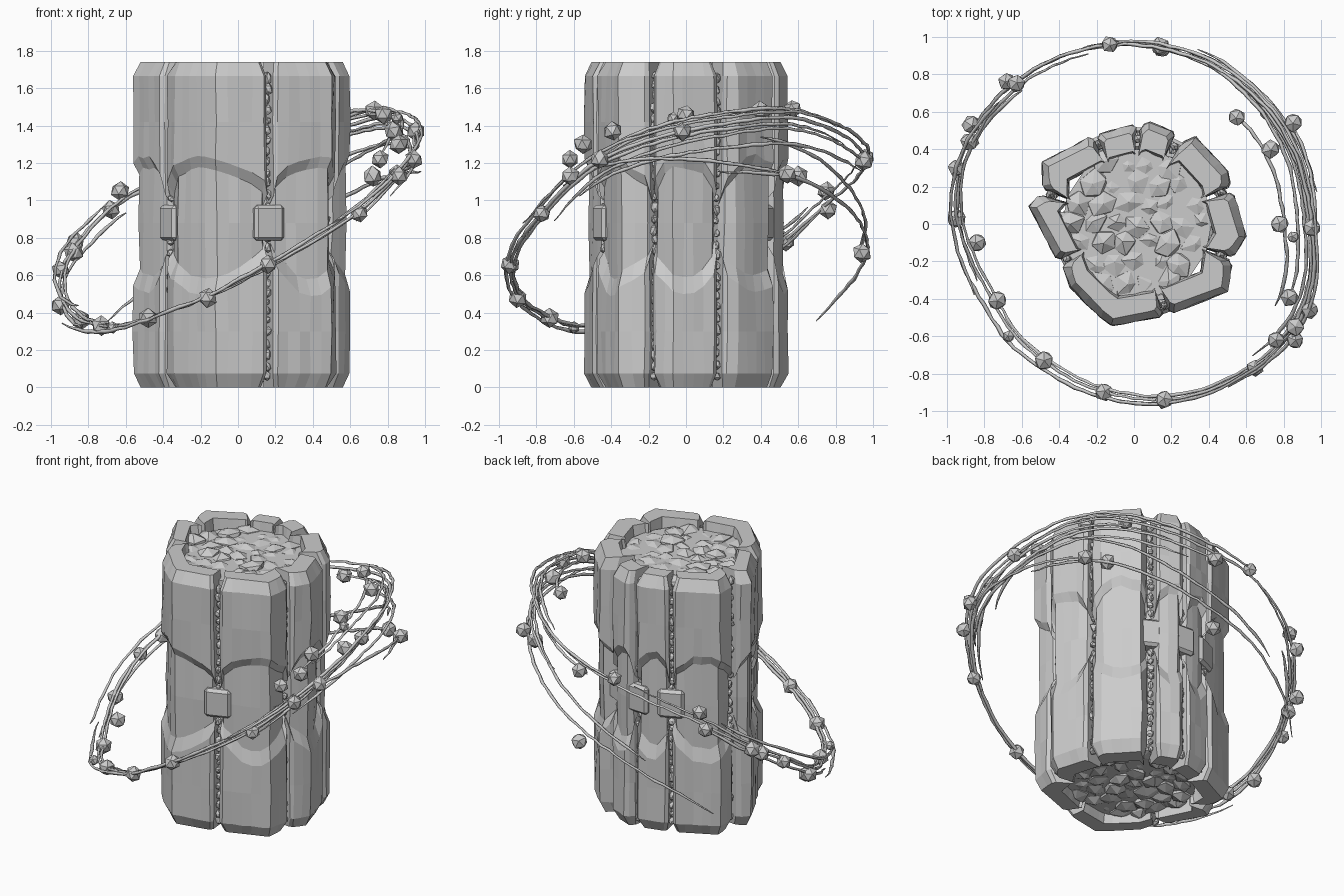
import bpy, bmesh, math, random
from mathutils import Vector, Matrix

if "Cube" in bpy.data.objects:
    bpy.data.objects.remove(bpy.data.objects["Cube"])

random.seed(7)
U = random.uniform


def make(name, bm):
    bmesh.ops.recalc_face_normals(bm, faces=bm.faces)
    me = bpy.data.meshes.new(name)
    bm.to_mesh(me)
    bm.free()
    ob = bpy.data.objects.new(name, me)
    bpy.context.collection.objects.link(ob)
    return ob


def stone(bm, pos, size, jit=0.12, subdiv=1):
    """Rough faceted stone added to a shared mesh."""
    rot = Matrix.Rotation(U(0, 6.28), 4, 'Z') @ Matrix.Rotation(U(-.2, .2), 4, 'X')
    m = Matrix.Translation(pos) @ rot @ Matrix.Diagonal((*size, 1))
    vs = bmesh.ops.create_icosphere(bm, subdivisions=subdiv, radius=1)['verts']
    for v in vs:
        v.co = m @ (v.co * (1 + U(-jit, jit)))


# Outer plan outline of each of the eight wall slabs, counter-clockwise
SLABS = {
    'front_left': [(-.385, -.215), (-.34, -.34), (-.18, -.5), (-.12, -.545), (.16, -.495)],
    'front_right': [(.195, -.48), (.5, -.36), (.525, -.2)],
    'right': [(.53, -.18), (.6, -.07), (.53, .17)],
    'back_right': [(.52, .2), (.5, .28), (.33, .465), (.25, .43)],
    'back_mid_right': [(.225, .49), (.085, .545), (.035, .525)],
    'back_mid_left': [(.01, .535), (-.2, .48)],
    'back_left': [(-.225, .47), (-.49, .33), (-.49, .19)],
    'left': [(-.505, .16), (-.56, .095), (-.41, -.195)],
}


def resample(pts, step=0.06):
    out = []
    for a, b in zip(pts, pts[1:]):
        n = max(1, round((b - a).length / step))
        out += [a.lerp(b, i / n) for i in range(n)]
    return out + [pts[-1]]


def slab(name, plan):
    """Wall slab: chamfered ends, arched shoulders above and below a recessed waist."""
    plan = [Vector(p) for p in plan]
    # chamfer the vertical seam edges
    c = 0.02
    head, tail = plan[0], plan[-1]
    plan[0] = head + (plan[1] - head).normalized() * c
    plan[-1] = tail + (plan[-2] - tail).normalized() * c
    outer = [head - head.normalized() * c] + resample(plan) + [tail - tail.normalized() * c]
    n = len(outer)
    inner = [p * 0.71 for p in reversed(outer)]
    loop = outer + inner
    bm = bmesh.new()
    rows = [[] for _ in range(11)]
    for i, p in enumerate(loop):
        is_out = i < n
        t = i / (n - 1) if is_out else (2 * n - 1 - i) / (n - 1)
        arch = max(0, math.sin(math.pi * t)) ** 0.8
        hi = 1.0 + 0.2 * arch + U(-.015, .015)
        lo = 0.76 - 0.2 * arch + U(-.015, .015)
        dip = (0.026 + 0.03 * (1 - arch)) if is_out else 0
        cap = .04 if is_out else -.012
        zs = [(0, cap, 0), (.075, 0, 0), (.3, 0, 0), (lo - .06, 0, 0), (lo + .03, 0, dip),
              (.88, 0, dip * .85), (hi - .02, 0, dip), (hi + .04, 0, 0), (1.42, 0, 0),
              (1.665, 0, 0), (1.74, cap, 0)]
        side = Vector((0, 0))       # pull slab ends together slightly at the caps
        if i in (0, 1, n - 2, n - 1):
            side = (outer[n // 2] - p).normalized() * .02
        for r, (z, inset, d) in enumerate(zs):
            q = p - p.normalized() * (inset + d)
            if r in (0, 10):
                q = q + side
            j = .005 if 0 < r < 10 else 0
            rows[r].append(bm.verts.new((q.x + U(-j, j), q.y + U(-j, j), z)))
    m = len(loop)
    for a, b in zip(rows, rows[1:]):
        for i in range(m):
            k = (i + 1) % m
            bm.faces.new((a[i], a[k], b[k], b[i]))
    # caps as quads between the outer and inner edges
    for row in (rows[0], rows[-1]):
        for i in range(n - 1):
            bm.faces.new((row[i], row[i + 1], row[m - 2 - i], row[m - 1 - i]))
    return make(name, bm)


for name, plan in SLABS.items():
    slab('wall_slab_' + name, plan)

# Inner core behind the slabs
bm = bmesh.new()
bmesh.ops.create_cone(bm, cap_ends=True, segments=16, radius1=.40, radius2=.40, depth=1.62,
                      matrix=Matrix.Translation((.015, 0, .87)))
make('core', bm)

# Broken rubble filling the top and bottom
for name, z in (('top_rubble', 1.66), ('bottom_rubble', .08)):
    bm = bmesh.new()
    for i in range(-4, 5):
        for j in range(-4, 5):
            x, y = (i + .5 * (j % 2)) * .12, j * .105
            if math.hypot(x, y) < .39:
                stone(bm, (x + U(-.02, .02) + .015, y + U(-.02, .02), z + U(-.015, .015)),
                      (U(.075, .095), U(.065, .085), U(.04, .055)), .14)
    make(name, bm)

# Pebbles in the seams and square plug stones at the waist
names = list(SLABS)
pebbles = bmesh.new()
for k, nm in enumerate(names):
    a = Vector(SLABS[nm][-1])
    b = Vector(SLABS[names[(k + 1) % 8]][0])
    s = (a + b) / 2
    z = .06
    while z < 1.68:
        p = s * U(.86, .91)
        stone(pebbles, (p.x, p.y, z), (U(.017, .025), U(.017, .025), U(.02, .035)), .2)
        z += U(.045, .07)
    if nm in ('left', 'front_left', 'back_right', 'back_mid_right', 'back_mid_left'):
        bm = bmesh.new()
        bmesh.ops.create_cube(bm, size=1)
        bmesh.ops.scale(bm, vec=(.12, .17, .19), verts=bm.verts)
        bmesh.ops.bevel(bm, geom=bm.edges[:], offset=.018, segments=1, affect='EDGES')
        ang = math.atan2(s.y, s.x)
        c = s - s.normalized() * .073
        bm.transform(Matrix.Translation((c.x, c.y, .88)) @ Matrix.Rotation(ang, 4, 'Z'))
        make('plug_stone_' + nm, bm)
make('seam_pebbles', pebbles)

# Path of the tilted ring: angle in degrees, height, radius
RING = [(0, 1.38, .94), (30, 1.45, .94), (45, 1.43, .94), (80, 1.27, .95), (98, 1.2, .965),
        (130, 1.0, .99), (150, .76, 1.0), (163, .64, .985), (180, .46, .945), (190, .38, .89),
        (209, .33, .85), (222, .32, .88), (237, .37, .875), (260, .48, .91), (280, .65, .955),
        (310, .93, 1.0), (325, 1.13, 1.03), (338, 1.27, 1.02), (360, 1.38, .94)]


def ring(a):
    def lin(d):
        d %= 360
        for p, q in zip(RING, RING[1:]):
            if p[0] <= d <= q[0]:
                return Vector(p).lerp(Vector(q), (d - p[0]) / (q[0] - p[0]))
    v = sum((lin(a + o) for o in (-8, -4, 0, 4, 8)), Vector((0, 0, 0))) / 5
    return v.y, v.z


# Thin frayed strands: start angle, end angle, radius offsets, height offsets
STRANDS = [(0, 360, 0, 0, 0, 0), (105, 425, -.03, -.01, .03, -.04),
           (138, 204, -.02, .07, .06, .09), (130, 200, -.06, .02, -.05, -.03),
           (190, 325, .06, .0, -.05, .05), (300, 460, .02, .02, .04, .03),
           (312, 445, -.06, 0, -.07, -.05), (325, 430, -.03, .05, -.1, -.16),
           (335, 425, -.1, -.01, .07, .04), (330, 408, -.15, -.14, .05, .04),
           (318, 392, -.03, .06, .04, -.3),
           (370, 495, .05, -.01, -.25, -.58), (385, 470, .0, 0, -.1, -.42)]
for k, (a0, a1, r0, r1, d0, d1) in enumerate(STRANDS):
    cu = bpy.data.curves.new('strand', 'CURVE')
    cu.dimensions = '3D'
    cu.bevel_depth = .011
    cu.bevel_resolution = 0
    cu.use_fill_caps = True
    sp = cu.splines.new('POLY')
    n = int((a1 - a0) / 3)
    sp.points.add(n)
    for i, pt in enumerate(sp.points):
        t = i / n
        a = a0 + (a1 - a0) * t
        z, r = ring(a)
        r += r0 + (r1 - r0) * t + U(-.004, .004)
        z += d0 + (d1 - d0) * t + U(-.004, .004)
        an = math.radians(a)
        pt.co = (r * math.cos(an), r * math.sin(an), z, 1)
        pt.radius = U(.75, 1.1) * (1 if k == 0 else min(1, .3 + 8 * min(t, 1 - t)))
    ob = bpy.data.objects.new('ring_strand_%d' % k, cu)
    bpy.context.collection.objects.link(ob)

# Faceted beads along the strands
BEADS = [(-.13, .96, 1.23), (.14, .95, 1.21), (.15, .94, .72), (-.68, .76, .95), (-.63, .75, 1.05),
         (-.87, .53, .78), (-.88, .44, .72), (-.95, .3, .63), (-.95, .03, .44), (-.84, -.1, .36),
         (-.73, -.41, .33), (-.67, -.6, .32), (-.48, -.73, .37), (-.16, -.9, .48), (.16, -.94, .66),
         (.65, -.77, .93), (.86, -.62, 1.13), (.76, -.62, 1.22), (.86, -.55, 1.3), (.94, -.46, 1.22),
         (.83, -.39, 1.37), (.95, -.02, 1.37), (.78, 0, 1.46), (.85, -.07, 1.44), (.73, .4, 1.48),
         (.55, .57, 1.49), (.85, .54, 1.14), (.72, .6, 1.13)]
for k, p in enumerate(BEADS):
    bm = bmesh.new()
    s = U(.048, .056) if k not in (11, 23) else .034
    stone(bm, p, (s, s, s), .07)
    make('bead_%d' % k, bm)
